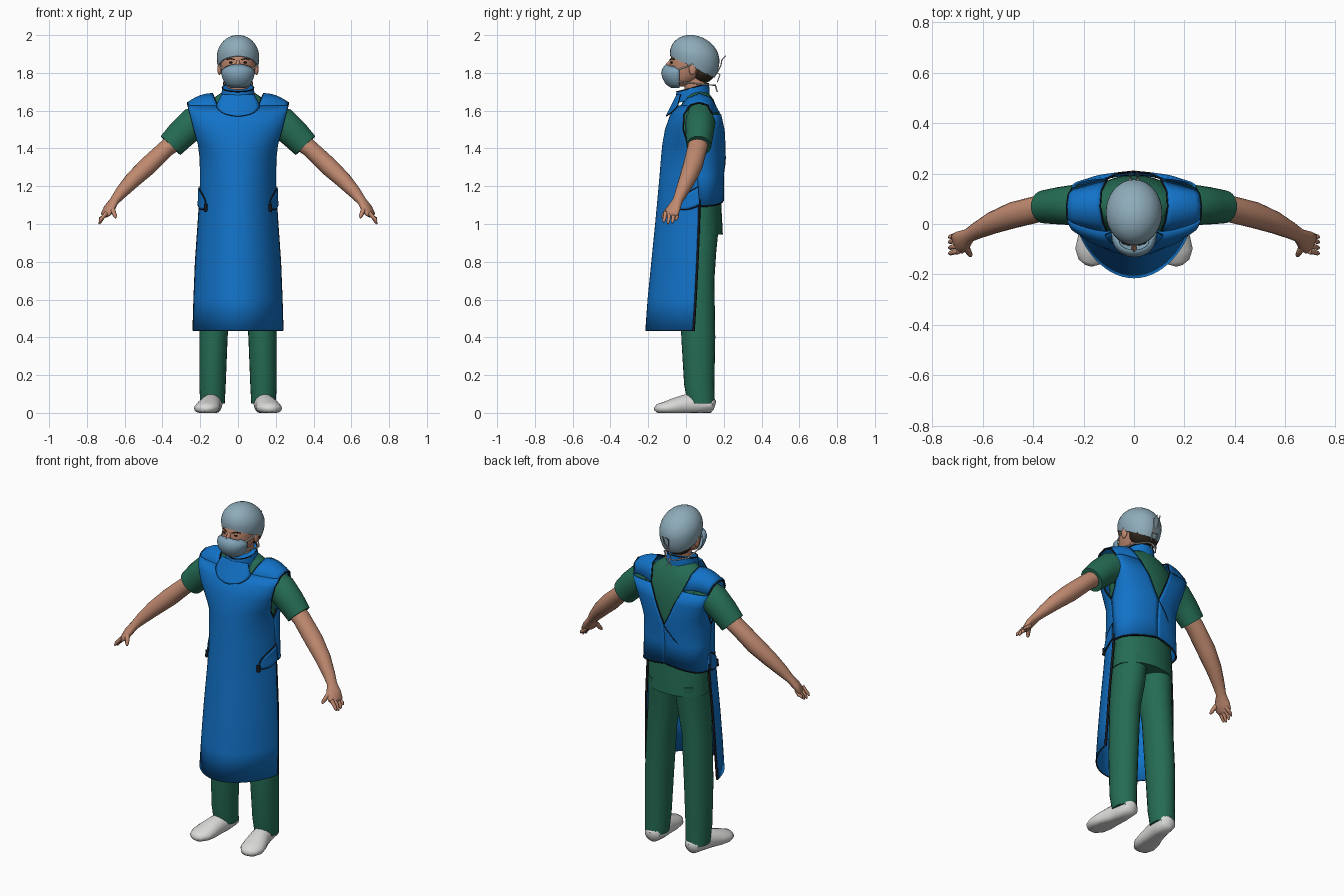
import bpy, bmesh, math
from mathutils import Vector as V


def mat(name, r, g, b):
    m = bpy.data.materials.new(name)
    m.diffuse_color = (r, g, b, 1)
    return m


BLUE = mat("apron blue", 0.006, 0.17, 0.58)
GREEN = mat("scrub green", 0.018, 0.15, 0.09)
SKIN = mat("skin", 0.52, 0.25, 0.16)
CAP = mat("pale cap blue", 0.27, 0.41, 0.49)
MASK = mat("mask blue", 0.22, 0.37, 0.48)
SHOE = mat("shoe white", 0.70, 0.70, 0.69)
HAIR = mat("dark brown hair", 0.03, 0.02, 0.012)
TRIM = mat("black trim", 0.008, 0.009, 0.012)
SIDES = ((1, "left"), (-1, "right"))


def finish(name, bm, m, thick=0, angle=50):
    bmesh.ops.recalc_face_normals(bm, faces=bm.faces)
    me = bpy.data.meshes.new(name)
    bm.to_mesh(me)
    bm.free()
    ob = bpy.data.objects.new(name, me)
    bpy.context.collection.objects.link(ob)
    me.materials.append(m)
    bpy.ops.object.select_all(action='DESELECT')
    bpy.context.view_layer.objects.active = ob
    ob.select_set(True)
    bpy.ops.object.shade_smooth_by_angle(angle=math.radians(angle))
    if thick:
        s = ob.modifiers.new("thickness", 'SOLIDIFY')
        s.thickness, s.offset = thick, 0
    return ob


def grid(name, rows, m, thick=0, closed=False):
    """Skin a list of point rows; closed rows become a capped tube."""
    bm = bmesh.new()
    vs = [[bm.verts.new(p) for p in r] for r in rows]
    n = len(vs[0])
    for a, b in zip(vs, vs[1:]):
        for i in range(n if closed else n - 1):
            j = (i + 1) % n
            bm.faces.new((a[i], a[j], b[j], b[i]))
    if closed:
        bm.faces.new(vs[0])
        bm.faces.new(vs[-1])
    return finish(name, bm, m, thick)


def ring(c, u, v, n=24):
    c, u, v = V(c), V(u), V(v)
    return [c + u * math.cos(2 * math.pi * i / n) + v * math.sin(2 * math.pi * i / n) for i in range(n)]


def stack(name, rings, m, s=1):
    """Horizontal ellipses: z, centre x, centre y, radius x, radius y."""
    return grid(name, [ring((s * cx, cy, z), (rx, 0, 0), (0, ry, 0)) for z, cx, cy, rx, ry in rings], m, closed=True)


def tube(name, pts, m, s=1, n=16, floor=None):
    """Sweep along x, y, z with a sideways and an upright radius."""
    P = [V((s * p[0], p[1], p[2])) for p in pts]
    rows = []
    for i, p in enumerate(P):
        t = (P[min(i + 1, len(P) - 1)] - P[max(i - 1, 0)]).normalized()
        side = t.cross(V((0, 0, 1))).normalized()
        r = ring(p, side * pts[i][3], side.cross(t) * pts[i][4], n)
        if floor is not None:
            r = [V((q.x, q.y, max(q.z, floor))) for q in r]
        rows.append(r)
    return grid(name, rows, m, closed=True)


def line(name, pts, m, r=0.004):
    cu = bpy.data.curves.new(name, 'CURVE')
    cu.dimensions, cu.bevel_depth, cu.bevel_resolution = '3D', r, 1
    sp = cu.splines.new('POLY')
    sp.points.add(len(pts) - 1)
    for q, p in zip(sp.points, pts):
        q.co = (*p, 1)
    cu.materials.append(m)
    ob = bpy.data.objects.new(name, cu)
    bpy.context.collection.objects.link(ob)


def ball(name, c, r, m):
    bm = bmesh.new()
    bmesh.ops.create_uvsphere(bm, u_segments=24, v_segments=14, radius=1)
    for v in bm.verts:
        v.co = V([c[k] + v.co[k] * r[k] for k in range(3)])
    return finish(name, bm, m)


# Scrubs: tunic, trousers, sleeves
stack("tunic", [(0.945, 0, 0.07, 0.185, 0.125), (1.1, 0, 0.075, 0.178, 0.112), (1.2, 0, 0.07, 0.175, 0.11),
                (1.35, 0, 0.06, 0.185, 0.13), (1.5, 0, 0.055, 0.195, 0.137), (1.6, 0, 0.07, 0.185, 0.1),
                (1.66, 0, 0.065, 0.14, 0.08), (1.70, 0, 0.055, 0.08, 0.06)], GREEN)
for s, w in SIDES:
    stack(w + "_trouser_leg", [(0.05, 0.135, 0.08, 0.065, 0.072), (0.15, 0.135, 0.07, 0.07, 0.08),
                               (0.4, 0.13, 0.065, 0.075, 0.09), (0.7, 0.115, 0.06, 0.08, 0.09),
                               (0.85, 0.095, 0.06, 0.088, 0.1), (1.0, 0.085, 0.065, 0.09, 0.11)], GREEN, s)
    tube(w + "_sleeve", [(0.15, 0.08, 1.56, 0.08, 0.085), (0.24, 0.075, 1.53, 0.08, 0.085),
                         (0.30, 0.072, 1.475, 0.074, 0.079), (0.357, 0.068, 1.415, 0.066, 0.072)], GREEN, s, 20)
    # Arms and hands
    tube(w + "_arm", [(0.30, 0.07, 1.46, 0.055, 0.05), (0.38, 0.06, 1.40, 0.053, 0.046),
                      (0.48, 0.035, 1.305, 0.052, 0.05), (0.56, 0.005, 1.23, 0.044, 0.043),
                      (0.62, -0.025, 1.165, 0.034, 0.033), (0.655, -0.045, 1.122, 0.028, 0.024),
                      (0.68, -0.065, 1.085, 0.042, 0.023), (0.70, -0.078, 1.052, 0.044, 0.018),
                      (0.707, -0.08, 1.04, 0.035, 0.01)], SKIN, s)
    for i, (y, tip) in enumerate([(-0.112, 1.008), (-0.09, 1.0), (-0.067, 1.004), (-0.047, 1.018)]):
        tube(f"{w}_finger_{i + 1}", [(0.695, y * 0.9 - 0.008, 1.06, 0.011, 0.012), (0.716, y, 1.035, 0.01, 0.01),
                                     (0.729, y - 0.004, tip + 0.012, 0.009, 0.009),
                                     (0.734, y - 0.006, tip, 0.004, 0.004)], SKIN, s, 8)
    tube(w + "_thumb", [(0.672, -0.075, 1.095, 0.014, 0.014), (0.66, -0.105, 1.067, 0.013, 0.013),
                        (0.65, -0.122, 1.042, 0.01, 0.01), (0.647, -0.127, 1.032, 0.004, 0.004)], SKIN, s, 8)
    # Shoes
    tube(w + "_shoe", [(0.128, 0.152, 0.04, 0.02, 0.025), (0.13, 0.135, 0.045, 0.046, 0.045),
                       (0.135, 0.06, 0.048, 0.053, 0.055), (0.145, 0, 0.042, 0.055, 0.056),
                       (0.158, -0.06, 0.032, 0.065, 0.047), (0.168, -0.11, 0.025, 0.066, 0.035),
                       (0.176, -0.15, 0.022, 0.045, 0.025), (0.18, -0.165, 0.02, 0.015, 0.01)], SHOE, s, 20, 0.0)

# Apron front rows: z, half width, middle y, edge y
FRONT = [(0.435, 0.235, -0.212, 0.04), (0.6, 0.23, -0.2, 0.05), (0.8, 0.222, -0.18, 0.06), (1.0, 0.208, -0.16, 0.068),
         (1.13, 0.2, -0.148, 0.07), (1.25, 0.198, -0.137, 0.06), (1.36, 0.2, -0.128, 0.05), (1.42, 0.207, -0.122, 0.01),
         (1.5, 0.23, -0.108, -0.015), (1.58, 0.25, -0.08, -0.012), (1.625, 0.262, -0.035, 0.015)]


def front_at(z, t, out=0.0):
    for a, b in zip(FRONT, FRONT[1:]):
        if z <= b[0]:
            break
    f = (z - a[0]) / (b[0] - a[0])
    w, ym, ye = [a[k] + (b[k] - a[k]) * f for k in (1, 2, 3)]
    c = max(0, math.cos(t))
    return V(((w + out) * math.sin(t), ye - (ye - ym + out) * c ** 1.3, z))


H = math.pi / 2
rows = [[front_at(r[0], -H + math.pi * i / 32) for i in range(33)] for r in FRONT]
grid("apron_front", rows, BLUE, 0.007)
line("apron_hem_trim", rows[0], TRIM, 0.003)

# Apron back rows: z, half width, middle y, edge y, inner x of neck opening
BACK = [(1.13, 0.2, 0.197, 0.07, 0), (1.25, 0.198, 0.197, 0.06, 0), (1.36, 0.2, 0.206, 0.05, 0),
        (1.42, 0.207, 0.206, 0.085, 0.03), (1.5, 0.222, 0.203, 0.125, 0.065), (1.58, 0.245, 0.186, 0.14, 0.105)]
for s, w in SIDES:
    back = []
    for z, hw, yb, ye, xi in BACK:
        t0 = math.asin(xi / hw)
        ts = [t0 + (H - t0) * i / 14 for i in range(15)]
        back.append([V((s * hw * math.sin(t), ye + (yb - ye) * max(0, math.cos(t)) ** 0.7,
                        z - (0.035 * math.sin(t) if z < 1.2 else 0))) for t in ts])
    grid(w + "_apron_back", back, BLUE, 0.007)
    # Shoulder yoke joins front and back over the top
    inner = [(0.10, -0.05, 1.60), (0.125, 0.01, 1.665), (0.135, 0.07, 1.69), (0.13, 0.13, 1.668), (0.105, 0.18, 1.58)]
    outer = [(0.25, -0.012, 1.58), (0.264, 0.025, 1.63), (0.266, 0.07, 1.642), (0.26, 0.115, 1.628), (0.245, 0.14, 1.58)]
    yoke = []
    for a, b in zip(inner, outer):
        a, b = V((s * a[0], *a[1:])), V((s * b[0], *b[1:]))
        yoke.append([a.lerp(b, i / 6) + V((0, 0, 0.012 * math.sin(math.pi * i / 6))) for i in range(7)])
    grid(w + "_shoulder_yoke", yoke, BLUE, 0.007)
    # Dark edge binding
    edge = [r[-1 if s > 0 else 0] for r in rows]
    line(w + "_side_trim", edge[:5], TRIM, 0.007)
    hole = edge[6:10] + [r[-1] for r in yoke[1:]] + [r[-1] for r in back[:1:-1]]
    line(w + "_armhole_trim", hole, TRIM, 0.005)
    line(w + "_back_neck_trim", [r[0] for r in yoke] + [r[0] for r in back[4:1:-1]], TRIM, 0.004)
    line(w + "_back_hem_trim", back[0], TRIM, 0.005)
    # Waist tab closing over the apron side, with a dark border plate
    for part, grow, out, m in (("tab_border", 0.007, 0.007, TRIM), ("waist_tab", 0, 0.011, BLUE)):
        tab = []
        for i in range(15):
            u = i / 14
            t = H - (0.62 + grow * 3) * u
            h = (0.045 + grow) * math.sqrt(max(0.002, 1 - u ** 3))
            zc = 1.15 - 0.05 * u
            tab.append([front_at(zc + h * k / 3, s * t, out) for k in range(-3, 4)])
        grid(f"{w}_{part}", tab, m, 0.003)
    line(w + "_tab_buckle", [front_at(z, s * 0.93, 0.01) for z in (1.065, 1.085, 1.105)], TRIM, 0.010)
# Crossing seam of the wrapped back panels
line("back_wrap_seam", [(0, 0.21, 1.36), (-0.05, 0.205, 1.30), (-0.11, 0.18, 1.23)], TRIM, 0.002)

# Collar with rounded bib
grid("collar", [ring((0, 0.035, z), (rx, 0, 0), (0, rx + 0.002, 0.022), 28)
                for z, rx in ((1.66, 0.088), (1.69, 0.088), (1.722, 0.083), (1.724, 0.07))], BLUE, closed=True)
line("collar_trim", ring((0, 0.035, 1.722), (0.084, 0, 0), (0, 0.085, 0.022)), TRIM, 0.003)
bib = []
for i in range(15):
    z = 1.685 - 0.113 * i / 14
    hw = 0.112 * math.sqrt(max(0.003, 1 - ((1.63 - z) / 0.0585) ** 2)) if z < 1.63 else 0.112 - 0.5 * (z - 1.63)
    bib.append([V((hw * k / 6, -0.047 - 0.5 * (1.685 - z) + 2.5 * (hw * k / 6) ** 2, z)) for k in range(-6, 7)])
grid("bib", bib, BLUE, 0.007)
line("bib_trim", [r[0] for r in bib] + [r[-1] for r in bib[::-1]], TRIM, 0.003)

# Head, neck, ears, hair
stack("neck", [(1.65, 0, 0.055, 0.062, 0.06), (1.73, 0, 0.05, 0.058, 0.058), (1.80, 0, 0.045, 0.06, 0.065)], SKIN)
stack("head", [(1.727, 0, -0.045, 0.025, 0.03), (1.74, 0, -0.03, 0.05, 0.052), (1.765, 0, -0.005, 0.07, 0.08),
               (1.80, 0, 0.015, 0.086, 0.102), (1.85, 0, 0.03, 0.095, 0.116), (1.90, 0, 0.035, 0.097, 0.112),
               (1.95, 0, 0.04, 0.07, 0.08)], SKIN)
tube("nose", [(0, -0.08, 1.862, 0.009, 0.01), (0, -0.098, 1.835, 0.012, 0.014), (0, -0.105, 1.815, 0.014, 0.012)], SKIN)
ball("hair", (0, 0.085, 1.812), (0.089, 0.07, 0.068), HAIR)
for s, w in SIDES:
    ball(w + "_ear", (s * 0.098, 0.035, 1.82), (0.011, 0.02, 0.032), SKIN)
    ball(w + "_eye", (s * 0.036, -0.074, 1.855), (0.013, 0.007, 0.005), HAIR)
    line(w + "_eyebrow", [(s * x, y, z) for x, y, z in ((0.018, -0.085, 1.87), (0.04, -0.076, 1.876),
                                                         (0.06, -0.06, 1.87))], HAIR, 0.003)
    # Mask and cap ties
    line(w + "_upper_tie", [(s * x, y, z) for x, y, z in ((0.075, -0.05, 1.815), (0.096, 0.0, 1.832),
                                                          (0.108, 0.04, 1.85))], SHOE, 0.004)
    line(w + "_lower_tie", [(s * x, y, z) for x, y, z in ((0.07, -0.05, 1.755), (0.076, 0.02, 1.748),
                                                          (0.075, 0.09, 1.738), (0.03, 0.15, 1.735),
                                                          (0, 0.155, 1.735), (0.015, 0.165, 1.70))], SHOE, 0.004)
    line(w + "_cap_tie", [(s * x, y, z) for x, y, z in ((0, 0.165, 1.80), (0.014, 0.185, 1.84), (0.018, 0.19, 1.87),
                                                        (0.008, 0.21, 1.89))], SHOE, 0.003)
    line(w + "_cap_tie_end", [(s * x, y, z) for x, y, z in ((0, 0.165, 1.80), (0.02, 0.18, 1.79),
                                                            (0.015, 0.165, 1.75))], SHOE, 0.003)

# Face mask: half shells around the front of the face
rows = []
for z, hw, ym in ((1.722, 0.04, -0.078), (1.74, 0.066, -0.105), (1.77, 0.08, -0.122), (1.80, 0.088, -0.13),
                  (1.825, 0.086, -0.122), (1.846, 0.06, -0.103)):
    ye = -0.035 if z < 1.84 else -0.062
    rows.append([V((hw * math.sin(t), ye + (ym - ye) * max(0, math.cos(t)) ** 0.85,
                    z - (0.012 * math.sin(t) ** 2 if z > 1.8 else 0)))
                 for t in [-H + math.pi * i / 20 for i in range(21)]])
grid("face_mask", rows, MASK, 0.004)

# Surgical cap: sheared ellipsoid cut by a plane sloping down to the back
bm = bmesh.new()
bmesh.ops.create_uvsphere(bm, u_segments=32, v_segments=20, radius=1)
for v in bm.verts:
    x, y, z = v.co
    v.co = (x * 0.112, 0.046 + y * 0.131, 1.885 + z * (0.114 if z > 0 else 0.16) - 0.02 * y)
cut = bmesh.ops.bisect_plane(bm, geom=bm.verts[:] + bm.edges[:] + bm.faces[:], plane_co=(0, -0.08, 1.887),
                             plane_no=(0, 0.44, 0.9), clear_inner=True)
rim = [e for e in cut["geom_cut"] if isinstance(e, bmesh.types.BMEdge)]
bmesh.ops.holes_fill(bm, edges=rim, sides=0)
finish("surgical_cap", bm, CAP)
